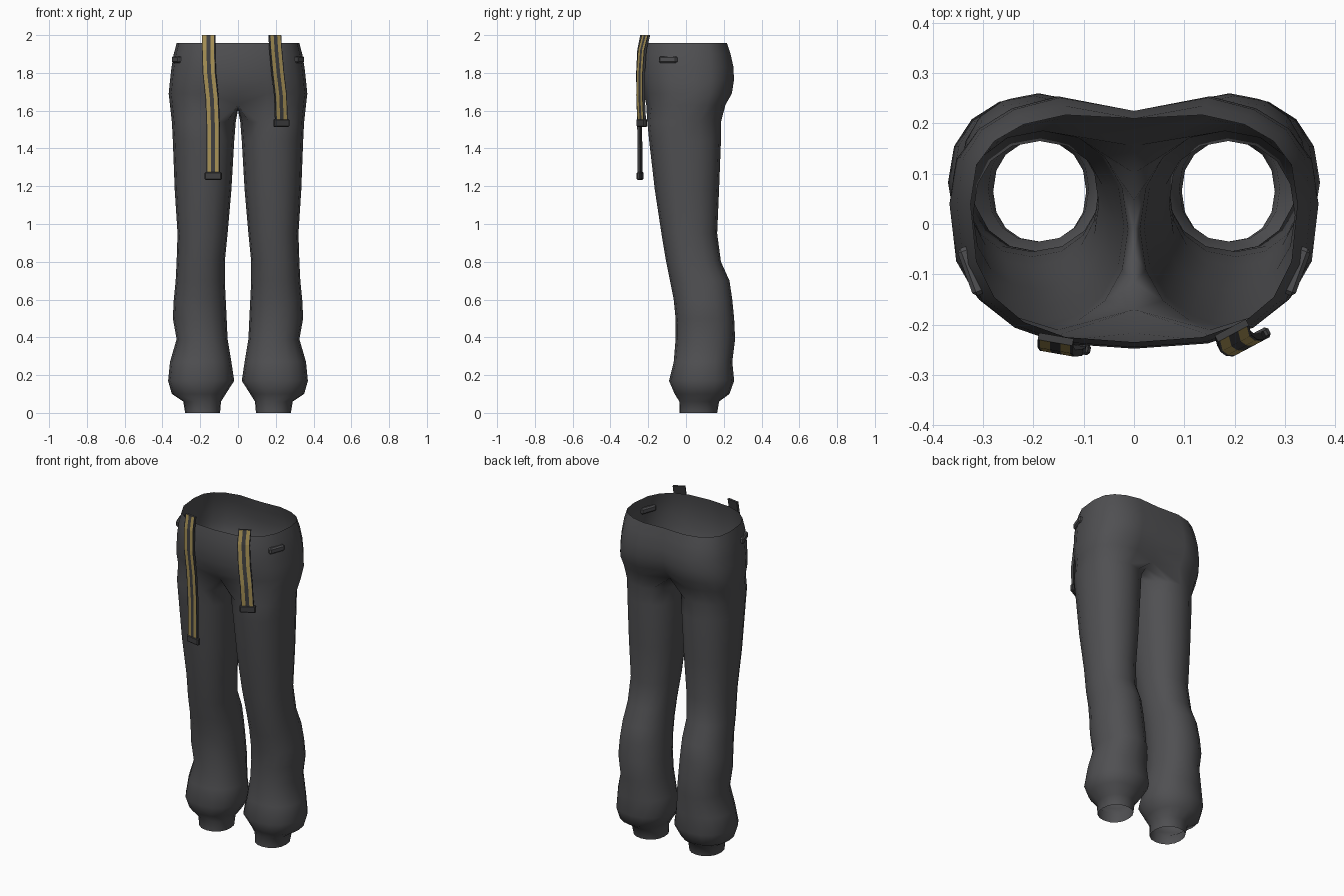
import bpy, bmesh
from math import cos, sin, radians, copysign
from mathutils import Vector, Matrix

cube = bpy.data.objects.get("Cube")
if cube:
    bpy.data.objects.remove(cube, do_unlink=True)


def make_material(name, colour):
    mat = bpy.data.materials.new(name)
    mat.use_nodes = True
    mat.diffuse_color = (*colour, 1)
    mat.node_tree.nodes["Principled BSDF"].inputs["Base Color"].default_value = (*colour, 1)
    return mat


CLOTH = make_material("charcoal cloth", (0.08, 0.08, 0.085))
WEBBING = make_material("dark webbing", (0.05, 0.05, 0.052))
GOLD = make_material("gold stripe", (0.38, 0.28, 0.09))


def finish(bm, name, materials, smooth=False):
    """Turn a bmesh into a linked object."""
    bmesh.ops.recalc_face_normals(bm, faces=bm.faces)
    for face in bm.faces:
        face.smooth = smooth
    mesh = bpy.data.meshes.new(name)
    bm.to_mesh(mesh)
    bm.free()
    for mat in materials:
        mesh.materials.append(mat)
    obj = bpy.data.objects.new(name, mesh)
    bpy.context.collection.objects.link(obj)
    return obj


def superellipse(angle, power):
    """Unit point of a rounded square at the given angle."""
    def soft(v):
        return copysign(abs(v) ** (2 / power), v) if abs(v) > 1e-6 else 0
    return soft(cos(angle)), soft(sin(angle))


OUTER = 11    # points from front centre round the outside to back centre
SIDES = 16    # points round each leg

# Leg rings: height, inner x, outer x, front y, back y
LEG = [
    (0.00, 0.095, 0.28, -0.035, 0.165),
    (0.06, 0.09, 0.29, -0.035, 0.175),
    (0.10, 0.065, 0.35, -0.06, 0.23),
    (0.17, 0.02, 0.37, -0.09, 0.255),
    (0.27, 0.035, 0.36, -0.065, 0.245),
    (0.39, 0.055, 0.325, -0.055, 0.26),
    (0.50, 0.06, 0.345, -0.055, 0.255),
    (0.60, 0.065, 0.34, -0.065, 0.245),
    (0.70, 0.07, 0.33, -0.085, 0.23),
    (0.80, 0.07, 0.325, -0.105, 0.185),
    (0.95, 0.055, 0.32, -0.13, 0.165),
    (1.18, 0.035, 0.335, -0.165, 0.175),
    (1.44, 0.02, 0.345, -0.195, 0.185),
    (1.54, 0.012, 0.35, -0.205, 0.185),
]

# Hip rings: height, half width, front y, back y, front and back groove depth
HIPS = [
    (1.63, 0.36, -0.22, 0.215, 0.05, 0.06),
    (1.69, 0.367, -0.232, 0.25, 0.015, 0.05),
    (1.76, 0.36, -0.243, 0.262, 0, 0.04),
    (1.83, 0.352, -0.248, 0.26, 0, 0.035),
    (1.90, 0.34, -0.245, 0.245, 0, 0.03),
    (1.957, 0.325, -0.235, 0.225, 0, 0.015),
]


def leg_ring(bm, z, inner, outer, front, back):
    verts = []
    for j in range(SIDES):
        u, v = superellipse(radians((j - 5) * 360 / SIDES), 2.2)
        verts.append(bm.verts.new(((inner + outer) / 2 + u * (outer - inner) / 2,
                                   (front + back) / 2 + v * (back - front) / 2, z)))
    return verts


def hip_ring(bm, z, width, front, back, front_groove, back_groove):
    verts, middle = [], 0.04
    for j in range(OUTER):
        u, v = superellipse(radians(-90 + j * 180 / (OUTER - 1)), 2.7)
        x = u * width
        centre = max(0, 1 - x / 0.15)
        if v < 0:
            y = middle + v * (middle - front) + front_groove * centre
        else:
            y = middle + v * (back - middle) - back_groove * centre
        verts.append(bm.verts.new((x, y, z)))
    return verts


def bridge(bm, low, high, closed):
    count = len(low)
    for j in range(count if closed else count - 1):
        k = (j + 1) % count
        bm.faces.new((low[j], low[k], high[k], high[j]))


# Trousers: one open half, mirrored across the centre seam
bm = bmesh.new()
legs = [leg_ring(bm, *row) for row in LEG]
hips = [hip_ring(bm, *row) for row in HIPS]
for low, high in zip(legs, legs[1:]):
    bridge(bm, low, high, True)
for low, high in zip(hips, hips[1:]):
    bridge(bm, low, high, False)

# Crotch seam runs from back to front below the hips
front, back = hips[0][0], hips[0][-1]
seam = []
for j in range(1, SIDES - OUTER + 1):
    t = j / (SIDES - OUTER + 1)
    y = back.co.y + t * (front.co.y - back.co.y)
    seam.append(bm.verts.new((0, y, 1.63 - 0.025 * sin(radians(180 * t)))))
bridge(bm, legs[-1], hips[0] + seam, True)
trousers = finish(bm, "trousers", [CLOTH], True)
mirror = trousers.modifiers.new("mirror", "MIRROR")
mirror.use_clip = True
mirror.merge_threshold = 0.001


def box(name, centre, size, turn, mat):
    bm = bmesh.new()
    bmesh.ops.create_cube(bm, size=1)
    bmesh.ops.scale(bm, vec=size, verts=bm.verts)
    bmesh.ops.bevel(bm, geom=bm.edges[:], offset=min(size) * 0.25, segments=1, affect="EDGES")
    bmesh.ops.transform(bm, matrix=Matrix.Translation(centre) @ Matrix.Rotation(radians(turn), 4, "Z"),
                        verts=bm.verts)
    return finish(bm, name, [mat])


STRIPES = (0, 0.07, 0.35, 0.65, 0.93, 1)


def strap(name, path, width, turn, thick=0.014):
    """Hanging strap along a path of front-face centres, with two gold stripes."""
    across = Vector((cos(radians(turn)), sin(radians(turn)), 0))
    inward = Vector((-across.y, across.x, 0)) * thick
    bm = bmesh.new()
    rows = []
    for point in path:
        face = [Vector(point) + across * width * (s - 0.5) for s in STRIPES]
        rows.append([bm.verts.new(p) for p in face] +
                    [bm.verts.new(p + inward) for p in reversed(face)])
    for low, high in zip(rows, rows[1:]):
        bridge(bm, low, high, True)
    bm.faces.new(rows[0])
    bm.faces.new(rows[-1])
    bm.faces.ensure_lookup_table()
    per_row = len(rows[0])
    for i in range(per_row * (len(rows) - 1)):
        bm.faces[i].material_index = int(i % per_row in (1, 3))
    finish(bm, name, [WEBBING, GOLD])
    # Metal-style end piece
    end = Vector(path[-1]) + inward / 2
    box(name + "_end", end, (width + 0.02, 0.022, 0.042), turn, WEBBING)


strap("right_strap", [(-0.157, -0.236, 2), (-0.157, -0.252, 1.92), (-0.153, -0.258, 1.8),
                      (-0.138, -0.256, 1.66), (-0.132, -0.252, 1.5), (-0.132, -0.25, 1.255)],
      0.07, -10)
strap("left_strap", [(0.198, -0.218, 2), (0.203, -0.238, 1.92), (0.214, -0.246, 1.8),
                     (0.228, -0.247, 1.68), (0.233, -0.24, 1.535)],
      0.07, 28)

# Side pocket tabs
for name, side in (("left", 1), ("right", -1)):
    box(name + "_pocket_tab", (side * 0.322, -0.093, 1.87), (0.03, 0.1, 0.036), side * -20, CLOTH)
